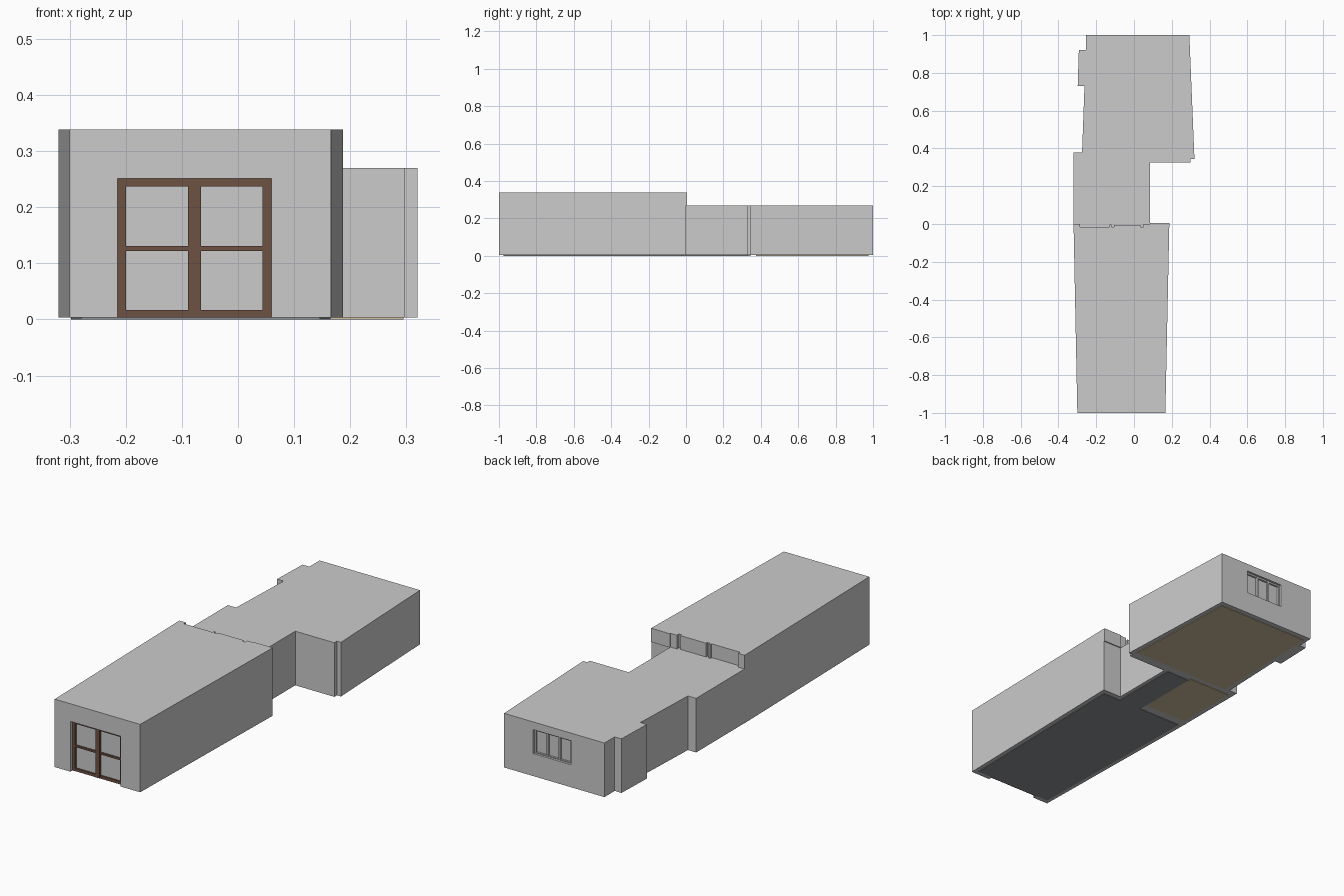
import bpy

old = bpy.data.objects.get("Cube")
if old:
    bpy.data.objects.remove(old, do_unlink=True)


def material(name, color):
    mat = bpy.data.materials.new(name)
    mat.use_nodes = True
    mat.diffuse_color = (*color, 1)
    mat.node_tree.nodes["Principled BSDF"].inputs["Base Color"].default_value = (*color, 1)
    return mat


PLASTER = material("pale grey plaster", (0.6, 0.6, 0.6))
BROWN = material("brown door wood", (0.155, 0.083, 0.054))
DARK = material("dark grey floor", (0.27, 0.28, 0.29))
WOOD = material("light wood floor", (0.62, 0.51, 0.34))


def prism(name, outline, z0, z1, mat):
    """Extrude a counter-clockwise plan outline from z0 to z1."""
    n = len(outline)
    verts = [(x, y, z) for z in (z0, z1) for x, y in outline]
    faces = [tuple(reversed(range(n))), tuple(range(n, 2 * n))]
    faces += [(i, (i + 1) % n, n + (i + 1) % n, n + i) for i in range(n)]
    mesh = bpy.data.meshes.new(name)
    mesh.from_pydata(verts, [], faces)
    mesh.materials.append(mat)
    obj = bpy.data.objects.new(name, mesh)
    bpy.context.collection.objects.link(obj)
    return obj


def box(name, x0, x1, y0, y1, z0, z1, mat):
    return prism(name, [(x0, y0), (x1, y0), (x1, y1), (x0, y1)], z0, z1, mat)


def cut(target, *bounds):
    """Cut a box-shaped recess and remove the cutter."""
    cutter = box("cutter", *bounds, PLASTER)
    mod = target.modifiers.new("recess", "BOOLEAN")
    mod.object = cutter
    mod.solver = "EXACT"
    bpy.context.view_layer.objects.active = target
    bpy.ops.object.modifier_apply(modifier=mod.name)
    bpy.data.objects.remove(cutter, do_unlink=True)


BASE = 0.003
HALL_TOP, REAR_TOP = 0.338, 0.27

# Tall front hall, with shallow panels between piers in its rear wall
hall = prism("front_hall", [
    (-0.30, -1), (0.166, -1), (0.187, 0), (0.05, 0), (0.05, -0.016), (0.035, -0.016),
    (0.035, -0.006), (-0.105, -0.006), (-0.105, -0.016), (-0.12, -0.016), (-0.12, -0.003),
    (-0.13, -0.003), (-0.13, -0.015), (-0.285, -0.015), (-0.285, 0), (-0.32, 0),
], BASE, HALL_TOP, PLASTER)
box("rear_beam", 0.085, 0.187, -0.001, 0.005, REAR_TOP, HALL_TOP, PLASTER)

# Lower rear wing with its narrow link and side projections
rear = prism("rear_wing", [
    (-0.319, -0.03), (0.085, -0.03), (0.085, 0.325), (0.298, 0.325), (0.298, 0.345),
    (0.32, 0.345), (0.293, 1), (-0.255, 1), (-0.255, 0.92), (-0.292, 0.92),
    (-0.298, 0.73), (-0.262, 0.73), (-0.275, 0.378), (-0.32, 0.378),
], BASE, REAR_TOP, PLASTER)

# Recessed doorway and rear window
DX0, DX1, DTOP = -0.215, 0.06, 0.251
cut(hall, DX0, DX1, -1.1, -0.975, -0.1, DTOP)
WX0, WX1, WZ0, WZ1 = -0.072, 0.134, 0.11, 0.232
cut(rear, WX0, WX1, 0.98, 1.1, WZ0, WZ1)

# Glazed door framing
for name, x0, x1 in (("left", DX1 - 0.016, DX1), ("middle", -0.089, -0.066),
                     ("right", DX0, DX0 + 0.015)):
    box("door_post_" + name, x0, x1, -0.984, -0.974, BASE, DTOP, BROWN)
for name, z0, z1 in (("bottom", BASE, 0.017), ("middle", 0.122, 0.131),
                     ("top", 0.237, DTOP)):
    box("door_rail_" + name, DX0, DX1, -0.983, -0.974, z0, z1, BROWN)

# Three-pane window framing and sill
width = WX1 - WX0
for i in range(4):
    x = WX0 + i * (width - 0.008) / 3
    box(f"window_post_{i + 1}", x, x + 0.008, 0.979, 0.99, WZ0, WZ1, PLASTER)
for name, z in (("bottom", WZ0), ("top", WZ1 - 0.008)):
    box("window_rail_" + name, WX0, WX1, 0.979, 0.989, z, z + 0.008, PLASTER)
box("window_sill", WX0, WX1, 0.979, 1.0, WZ0 - 0.001, WZ0 + 0.004, PLASTER)

# Floors, set inside the wall line
prism("hall_floor", [(-0.28, -0.975), (0.146, -0.975), (0.165, -0.025), (0.068, -0.025),
                     (0.068, 0.33), (-0.06, 0.33), (-0.06, -0.025), (-0.298, -0.025)],
      0, BASE + 0.001, DARK)
box("small_room_floor", -0.295, -0.06, 0.02, 0.345, 0, BASE + 0.001, WOOD)
prism("rear_room_floor", [(-0.25, 0.375), (0.295, 0.375), (0.272, 0.975), (-0.235, 0.975)],
      0, BASE + 0.001, WOOD)
